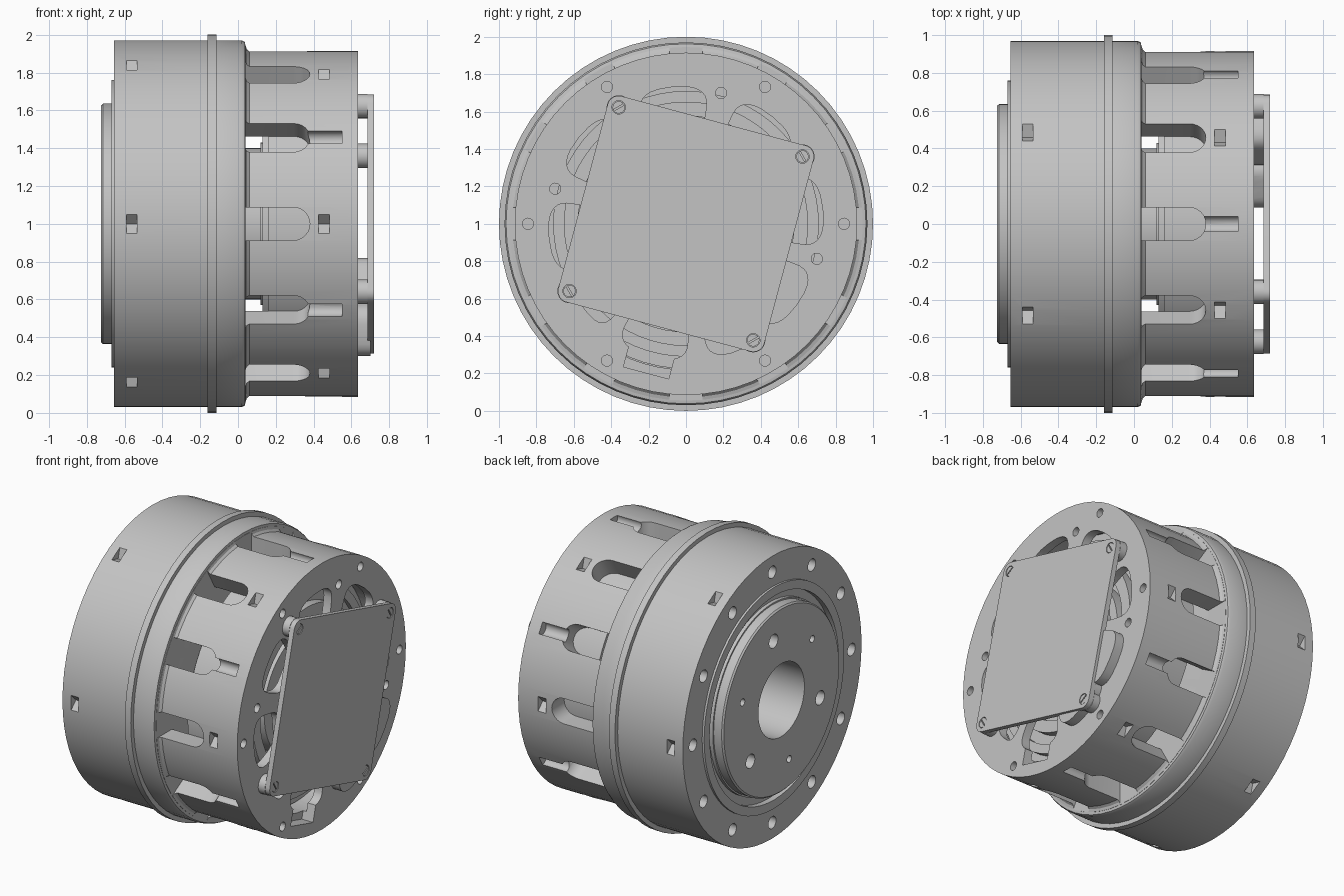
import bpy, bmesh
from math import sin, cos, pi, radians, copysign
from mathutils import Matrix, Vector

cube = bpy.data.objects.get("Cube")
if cube:
    bpy.data.objects.remove(cube, do_unlink=True)

metal = bpy.data.materials.new("machined grey")
metal.use_nodes = True
GREY = (0.55, 0.55, 0.55, 1)
metal.diffuse_color = GREY
metal.node_tree.nodes["Principled BSDF"].inputs["Base Color"].default_value = GREY
CENTRE = Vector((0, 0, 1))


def make(name, bm):
    bmesh.ops.recalc_face_normals(bm, faces=bm.faces)
    mesh = bpy.data.meshes.new(name)
    bm.to_mesh(mesh)
    bm.free()
    mesh.materials.append(metal)
    obj = bpy.data.objects.new(name, mesh)
    bpy.context.collection.objects.link(obj)
    return obj


def lathe(name, profile, steps=64):
    """Revolve a closed (x, radius) outline about the long axis."""
    bm = bmesh.new()
    rings = [[bm.verts.new(CENTRE + Vector((x, r * cos(a), r * sin(a)))) for x, r in profile]
             for a in (2 * pi * i / steps for i in range(steps))]
    n = len(profile)
    for i in range(steps):
        p, q = rings[i], rings[(i + 1) % steps]
        for j in range(n):
            k = (j + 1) % n
            bm.faces.new((p[j], p[k], q[k], q[j]))
    return make(name, bm)


def prism(bm, outline, low, high, frame):
    """Extrude a flat outline between two heights of a frame."""
    bottom = [bm.verts.new(frame @ Vector((u, v, low))) for u, v in outline]
    top = [bm.verts.new(frame @ Vector((u, v, high))) for u, v in outline]
    bm.faces.new(bottom[::-1])
    bm.faces.new(top)
    for i in range(len(outline)):
        j = (i + 1) % len(outline)
        bm.faces.new((bottom[i], bottom[j], top[j], top[i]))


def axial(angle=0, radius=0):
    """Frame extruding along the long axis: u outward, v tangential."""
    c, s = cos(radians(angle)), sin(radians(angle))
    n, t, x = Vector((0, c, s)), Vector((0, -s, c)), Vector((1, 0, 0))
    return Matrix.Translation(CENTRE + n * radius) @ Matrix((n, t, x)).transposed().to_4x4()


def radial(angle):
    """Frame extruding outward: u along the long axis, v tangential."""
    c, s = cos(radians(angle)), sin(radians(angle))
    cols = Matrix((Vector((1, 0, 0)), Vector((0, s, -c)), Vector((0, c, s))))
    return Matrix.Translation(CENTRE) @ cols.transposed().to_4x4()


def circle(r, n=16):
    return [(r * cos(2 * pi * i / n), r * sin(2 * pi * i / n)) for i in range(n)]


def box(hu, hv):
    return [(-hu, -hv), (hu, -hv), (hu, hv), (-hu, hv)]


def rounded_box(half, r, n=6):
    pts = []
    for k in range(4):
        mid = radians(45 + 90 * k)
        cu, cv = copysign(half - r, cos(mid)), copysign(half - r, sin(mid))
        for i in range(n + 1):
            a = pi / 2 * (k + i / n)
            pts.append((cu + r * cos(a), cv + r * sin(a)))
    return pts


def window_outline(inner, outer, half_angle, n=32):
    """Rounded kidney shape drawn in polar coordinates."""
    pts = []
    for i in range(n):
        a = 2 * pi * i / n
        cr, ca = (copysign(abs(f) ** 0.6, f) for f in (cos(a), sin(a)))
        r = (inner + outer) / 2 + (outer - inner) / 2 * cr
        t = radians(half_angle) * ca
        pts.append((r * cos(t), r * sin(t)))
    return pts


def cut(obj, items):
    """Subtract a set of separate prisms from an object."""
    bm = bmesh.new()
    for item in items:
        prism(bm, *item)
    tool = make("cutter", bm)
    mod = obj.modifiers.new("cut", "BOOLEAN")
    mod.operation, mod.solver, mod.object = "DIFFERENCE", "EXACT", tool
    mesh = bpy.data.meshes.new_from_object(obj.evaluated_get(bpy.context.evaluated_depsgraph_get()))
    obj.modifiers.clear()
    obj.data = mesh
    bpy.data.objects.remove(tool, do_unlink=True)


TWELVE = range(0, 360, 30)
SIX = range(0, 360, 60)
NOTCH = circle(0.053, 4)

# Front housing with its locating flange and rear shoulder
housing = lathe("front_housing", [
    (-0.655, 0.25), (-0.655, 0.645), (-0.63, 0.645), (-0.63, 0.7), (-0.67, 0.7), (-0.67, 0.76),
    (-0.655, 0.76), (-0.655, 0.97), (-0.16, 0.97), (-0.16, 1.0), (-0.115, 1.0), (-0.115, 0.97),
    (0.02, 0.97), (0.036, 0.962), (0.04, 0.94), (0.04, 0.25)])
cut(housing, [(circle(0.042), -0.7, -0.58, axial(a, 0.86)) for a in TWELVE]
    + [(circle(0.022), -0.03, 0.1, axial(a, 0.86)) for a in TWELVE])
cut(housing, [(NOTCH, -0.59, -0.535, axial(a, 0.97)) for a in SIX])
cut(housing, [(circle(0.022), -0.6, -0.5, axial(a, 0.86)) for a in TWELVE])

# Output disc with mounting and dowel holes
disc = lathe("output_disc", [(-0.66, 0.25), (-0.725, 0.25), (-0.725, 0.625),
                             (-0.715, 0.635), (-0.64, 0.635), (-0.64, 0.25)])
cut(disc, [(circle(0.048), -0.8, -0.65, axial(a, 0.445)) for a in (79, 199, 319)]
    + [(circle(0.024), -0.8, -0.65, axial(a, 0.445)) for a in (19, 139, 259)])

# Rear case: slotted tube closed by an end plate
case = lathe("rear_case", [
    (0.02, 0.78), (0.02, 0.945), (0.041, 0.945), (0.046, 0.928), (0.06, 0.915), (0.635, 0.915),
    (0.635, 0.2), (0.575, 0.2), (0.575, 0.78)])
W = 0.087
slot = [(0.0405, -W), (0.38 - W, -W)] + [
    (0.38 - W + W * sin(a), -W * cos(a)) for a in (pi * i / 12 for i in range(1, 12))
] + [(0.38 - W, W), (0.0405, W)]
cut(case, [(slot, 0.7, 1.1, radial(a)) for a in TWELVE])
cut(case, [(circle(0.043), 0.2, 0.55, axial(a, 0.895)) for a in range(30, 360, 60)])
cut(case, [(NOTCH, 0.425, 0.485, axial(a, 0.915)) for a in SIX]
    + [(circle(0.03), 0.52, 0.7, axial(a, 0.845)) for a in SIX]
    + [(circle(0.03), 0.54, 0.7, axial(a, 0.724)) for a in (75, 165, 345)])

# Kidney windows and connector notch in the end plate
kidney = window_outline(0.45, 0.735, 16)
cut(case, [(kidney, 0.5, 0.7, axial(a)) for a in (6, 51, 96, 141, 186, 255, 295, 321 + 3)]
    + [(window_outline(0.45, 0.71, 9), 0.5, 0.7, axial(223))])
cut(case, [(box(0.06, 0.125), 0.55, 0.7, axial(255, 0.765))])

# Inner stator, stepped rings and hollow core
lathe("stator", [(0.13, 0.42), (0.13, 0.73), (0.16, 0.73), (0.16, 0.775), (0.44, 0.775),
                 (0.44, 0.71), (0.49, 0.71), (0.49, 0.65), (0.46, 0.65), (0.46, 0.58),
                 (0.52, 0.58), (0.52, 0.5), (0.42, 0.5), (0.42, 0.42)])
lathe("rotor_core", [(0.03, 0.25), (0.03, 0.4), (0.12, 0.4), (0.12, 0.43), (0.5, 0.43), (0.5, 0.12),
                     (0.3, 0.12), (0.3, 0.25)])

# Circuit board, tilted, on four standoffs with slotted screws
TILT = -15
corners = [TILT + 45 + 90 * k for k in range(4)]
bm = bmesh.new()
prism(bm, rounded_box(0.57, 0.06), 0.685, 0.72, axial(TILT))
board = make("circuit_board", bm)
cut(board, [(circle(0.036), 0.6, 0.8, axial(a, 0.719)) for a in corners])
bm = bmesh.new()
for a in corners:
    prism(bm, circle(0.065, 24), 0.625, 0.686, axial(a, 0.719))
make("standoffs", bm)
bm = bmesh.new()
for a in corners:
    prism(bm, circle(0.033), 0.68, 0.718, axial(a, 0.719))
screws = make("board_screws", bm)
cut(screws, [(box(0.004, 0.05), 0.708, 0.75, axial(a, 0.719)) for a in corners])

# Smooth curved walls, keep machined edges crisp
bpy.ops.object.select_all(action="DESELECT")
for obj in bpy.context.scene.objects:
    if obj.type == "MESH" and obj.data.materials and obj.data.materials[0] == metal:
        obj.select_set(True)
        bpy.context.view_layer.objects.active = obj
bpy.ops.object.shade_smooth_by_angle(angle=radians(30))
